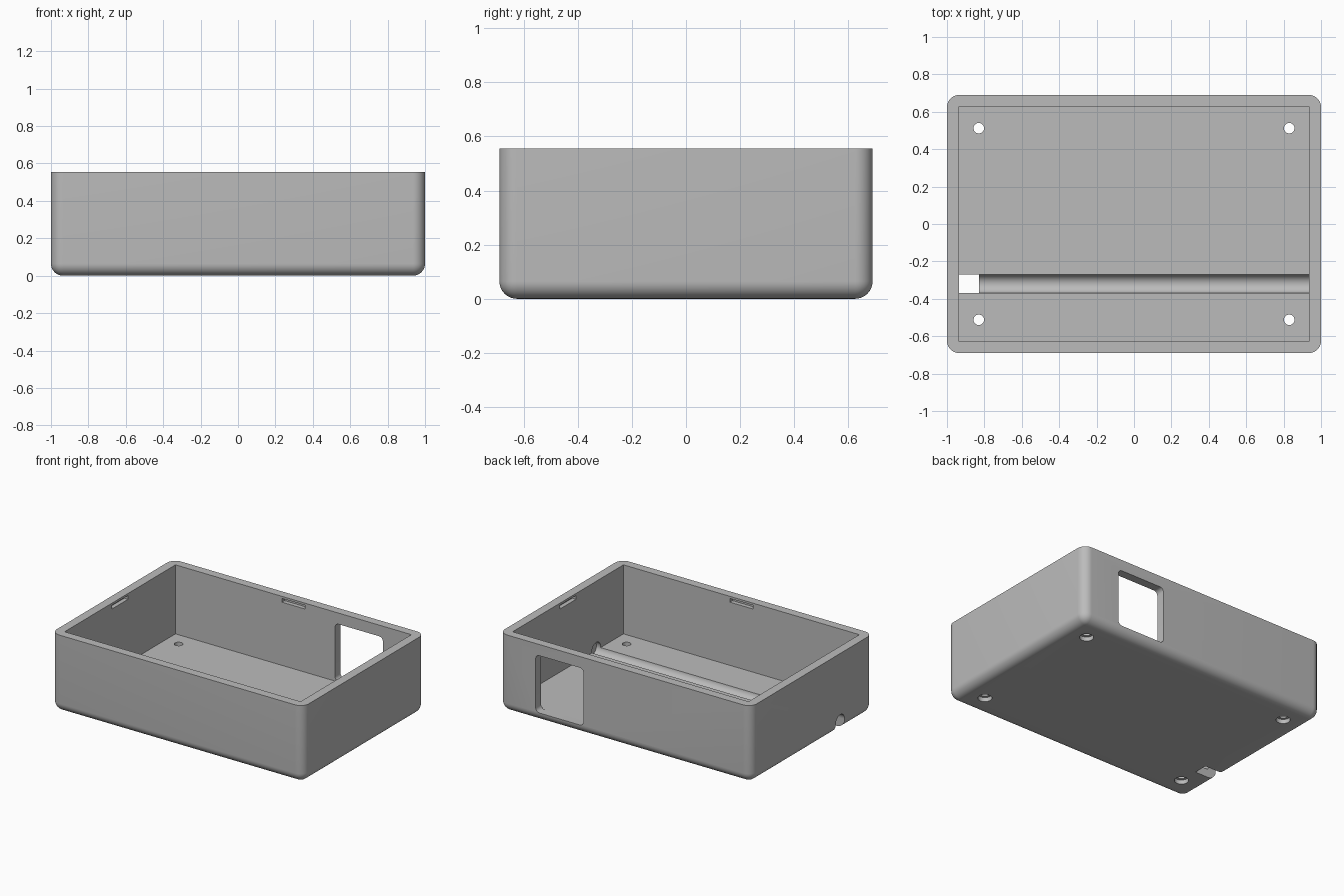
import bpy, bmesh, math
from mathutils import Vector

if "Cube" in bpy.data.objects:
    bpy.data.objects.remove(bpy.data.objects["Cube"])

HX, HY, H = 1.0, 0.69, 0.555      # outer half sizes and height
IX, IY, FLOOR = 0.936, 0.628, 0.06  # inner half sizes and floor level


def finish(bm, name):
    bmesh.ops.recalc_face_normals(bm, faces=bm.faces)
    mesh = bpy.data.meshes.new(name)
    bm.to_mesh(mesh)
    bm.free()
    obj = bpy.data.objects.new(name, mesh)
    bpy.context.collection.objects.link(obj)
    return obj


def box_bm(lo, hi):
    bm = bmesh.new()
    bmesh.ops.create_cube(bm, size=1)
    for v in bm.verts:
        v.co = Vector([lo[i] if v.co[i] < 0 else hi[i] for i in range(3)])
    return bm


def prism(points, axis, lo, hi):
    """Extrude a 2D profile along an axis (0=x, 1=y, 2=z)."""
    bm = bmesh.new()
    verts = []
    for a, b in points:
        co = [a, b]
        co.insert(axis, lo)
        verts.append(bm.verts.new(co))
    face = bm.faces.new(verts)
    res = bmesh.ops.extrude_face_region(bm, geom=[face])
    for v in res["geom"]:
        if isinstance(v, bmesh.types.BMVert):
            v.co[axis] = hi
    return finish(bm, "cutter")


def arc(cx, cy, r, a0, a1, n):
    return [(cx + r * math.cos(math.radians(a0 + (a1 - a0) * i / n)),
             cy + r * math.sin(math.radians(a0 + (a1 - a0) * i / n))) for i in range(n + 1)]


def circle(cx, cy, r, n=40):
    return arc(cx, cy, r, 0, 360, n)[:-1]


def rounded_rect(x0, x1, y0, y1, r):
    return (arc(x1 - r, y1 - r, r, 0, 90, 6) + arc(x0 + r, y1 - r, r, 90, 180, 6)
            + arc(x0 + r, y0 + r, r, 180, 270, 6) + arc(x1 - r, y0 + r, r, 270, 360, 6))


# Outer shell with rounded upright and bottom edges
bm = box_bm((-HX, -HY, 0), (HX, HY, H))
edges = [e for e in bm.edges if not all(v.co.z > H - 0.001 for v in e.verts)]
bmesh.ops.bevel(bm, geom=edges, offset=0.065, segments=10, profile=0.5, affect='EDGES')
body = finish(bm, "enclosure_base")

# Main cavity
cutters = [finish(box_bm((-IX, -IY, FLOOR), (IX, IY, H + 0.2)), "cutter")]

# Cable channel: arched exit through the left wall, then a round groove
CY, CZ, R = -0.32, 0.066, 0.05
arch = arc(CY, CZ, R, 0, 180, 20) + [(CY - R, -0.1), (CY + R, -0.1)]
cutters.append(prism(arch, 0, -1.1, -0.83))
cutters.append(prism(circle(CY, CZ, R), 0, -0.86, 0.97))

# Connector window in the back wall
cutters.append(prism(rounded_rect(0.33, 0.71, 0.064, 0.475, 0.03), 1, IY - 0.02, HY + 0.1))

# Screw holes with counterbores underneath
for sx in (-1, 1):
    for sy in (-1, 1):
        cutters.append(prism(circle(sx * 0.83, sy * 0.512, 0.028), 2, -0.1, 0.1))
        cutters.append(prism(circle(sx * 0.83, sy * 0.512, 0.046), 2, -0.1, 0.03))

# Snap slots near the rim, one per wall
for s in (-1, 1):
    for half, wall in (((0.09, 0), (0, IY)), ((0, 0.09), (IX, 0))):
        ex, ey = half[0] or 0.03, half[1] or 0.03
        cx, cy = s * wall[0], s * wall[1]
        cutters.append(finish(box_bm((cx - ex, cy - ey, 0.513), (cx + ex, cy + ey, 0.54)), "cutter"))

# Apply all cuts
bpy.context.view_layer.objects.active = body
body.select_set(True)
for c in cutters:
    m = body.modifiers.new("cut", 'BOOLEAN')
    m.operation, m.solver, m.object = 'DIFFERENCE', 'EXACT', c
    bpy.ops.object.modifier_apply(modifier=m.name)
    bpy.data.objects.remove(c)

# Grey plastic
mat = bpy.data.materials.new("grey_plastic")
mat.diffuse_color = (0.5, 0.5, 0.5, 1)
mat.use_nodes = True
mat.node_tree.nodes["Principled BSDF"].inputs["Base Color"].default_value = mat.diffuse_color
body.data.materials.clear()
body.data.materials.append(mat)
bpy.ops.object.shade_smooth_by_angle(angle=math.radians(30))
